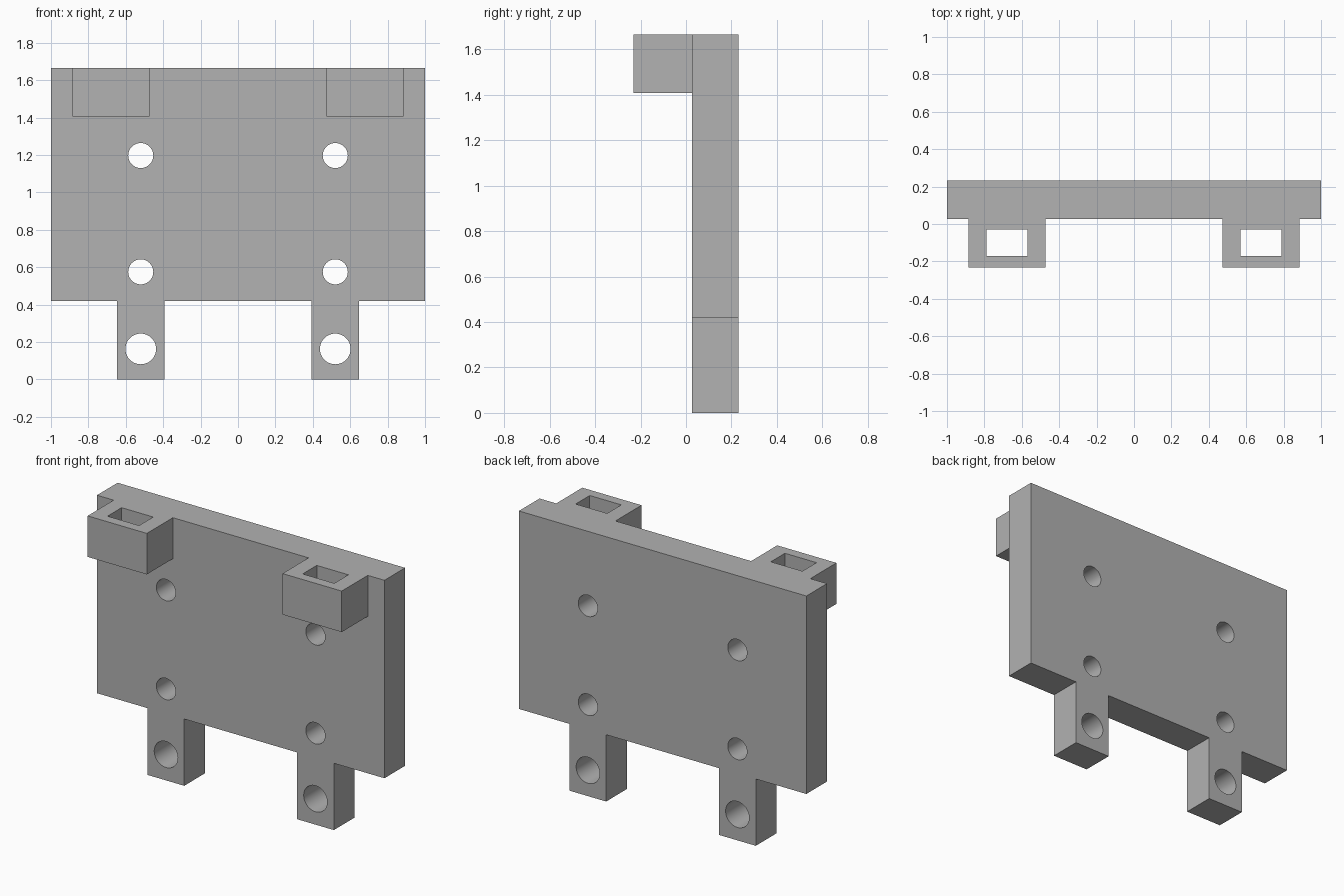
import bpy
import bmesh

old = bpy.data.objects.get("Cube")
if old:
    bpy.data.objects.remove(old, do_unlink=True)

grey = bpy.data.materials.new("mid grey")
grey.use_nodes = True
colour = (0.445, 0.445, 0.445, 1)
grey.diffuse_color = colour
grey.node_tree.nodes["Principled BSDF"].inputs["Base Color"].default_value = colour

BACK, FACE, FRONT = 0.232, 0.027, -0.232   # depth levels
TOP, SHOULDER = 1.665, 0.42                # heights
HOLE_X = 0.52


def make_object(name, bm):
    bmesh.ops.recalc_face_normals(bm, faces=bm.faces)
    mesh = bpy.data.meshes.new(name)
    bm.to_mesh(mesh)
    bm.free()
    obj = bpy.data.objects.new(name, mesh)
    bpy.context.collection.objects.link(obj)
    mesh.materials.append(grey)
    return obj


def prism(name, outline, y0, y1):
    """Extrude an x-z outline from y0 to y1."""
    bm = bmesh.new()
    face = bm.faces.new([bm.verts.new((x, y0, z)) for x, z in outline])
    new = bmesh.ops.extrude_face_region(bm, geom=[face])["geom"]
    verts = [v for v in new if isinstance(v, bmesh.types.BMVert)]
    bmesh.ops.translate(bm, verts=verts, vec=(0, y1 - y0, 0))
    return make_object(name, bm)


def box(name, x0, x1, y0, y1, z0, z1):
    return prism(name, [(x0, z0), (x1, z0), (x1, z1), (x0, z1)], y0, y1)


def drill(name, x, z, radius):
    """Round cutter running front to back through the plate."""
    from math import cos, sin, tau
    n = 48
    ring = [(x + radius * cos(tau * i / n), z + radius * sin(tau * i / n)) for i in range(n)]
    return prism(name, ring, FACE - 0.02, BACK + 0.1)


def combine(target, tool, operation):
    mod = target.modifiers.new(operation.lower(), "BOOLEAN")
    mod.operation = operation
    mod.solver = "EXACT"
    mod.object = tool
    bpy.ops.object.select_all(action="DESELECT")
    bpy.context.view_layer.objects.active = target
    target.select_set(True)
    bpy.ops.object.modifier_apply(modifier=mod.name)
    bpy.data.objects.remove(tool, do_unlink=True)


# Plate with two legs, as one outline mirrored across x
half = [(0.393, SHOULDER), (0.393, 0), (0.648, 0), (0.648, SHOULDER), (1, SHOULDER), (1, TOP)]
outline = half + [(-x, z) for x, z in reversed(half)]
plate = prism("mounting_plate", outline, FACE, BACK)

for side in (-1, 1):
    # Front lug at the top edge, with a vertical slot
    xs = sorted((side * 0.472, side * 0.884))
    combine(plate, box("lug", *xs, FRONT, FACE + 0.05, 1.407, TOP), "UNION")
    xs = sorted((side * 0.569, side * 0.789))
    combine(plate, box("slot_cutter", *xs, -0.17, -0.03, 1.3, TOP + 0.1), "DIFFERENCE")
    # Two fixing holes and a larger leg hole
    for z, radius in ((1.197, 0.067), (0.575, 0.067), (0.163, 0.082)):
        combine(plate, drill("hole_cutter", side * HOLE_X, z, radius), "DIFFERENCE")

bpy.ops.object.select_all(action="DESELECT")
plate.select_set(True)
bpy.context.view_layer.objects.active = plate
bpy.ops.object.shade_smooth_by_angle()
